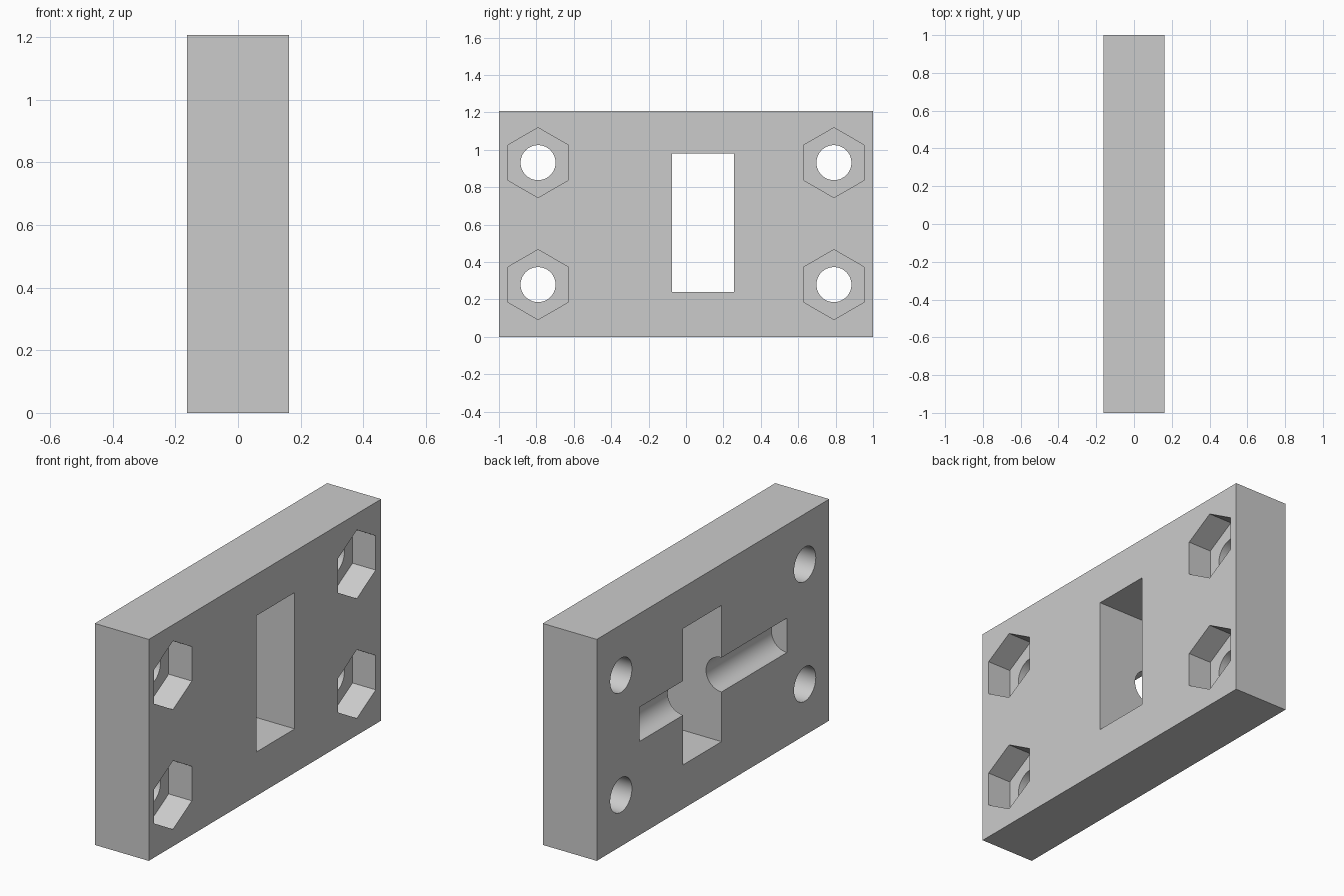
import bpy
import math
from mathutils import Matrix

if "Cube" in bpy.data.objects:
    bpy.data.objects.remove(bpy.data.objects["Cube"], do_unlink=True)

THICK, WIDTH, HEIGHT = 0.325, 2.0, 1.206
HALF = THICK / 2
HOLE_R, HEX_R, HEX_DEPTH = 0.0935, 0.187, 0.14

grey = bpy.data.materials.new("plain grey")
grey.use_nodes = True
colour = (0.6, 0.6, 0.6, 1)
grey.diffuse_color = colour
grey.node_tree.nodes["Principled BSDF"].inputs["Base Color"].default_value = colour


def box(name, size, centre):
    bpy.ops.mesh.primitive_cube_add(size=1, location=centre)
    ob = bpy.context.object
    ob.name = name
    ob.data.transform(Matrix.Diagonal((*size, 1)))
    ob.data.materials.append(grey)
    return ob


def prism(name, sides, radius, length, centre, axis):
    bpy.ops.mesh.primitive_cylinder_add(vertices=sides, radius=radius, depth=length, location=centre)
    ob = bpy.context.object
    ob.name = name
    turn = Matrix.Rotation(math.pi / 2, 4, axis)
    if sides == 6:  # point of the hexagon faces up
        turn = turn @ Matrix.Rotation(math.pi / 2, 4, "Z")
    ob.data.transform(turn)
    # a vertex must end on top of the hexagon
    if sides == 6 and max(v.co.z for v in ob.data.vertices) < radius * 0.99:
        ob.data.transform(Matrix.Rotation(math.pi / 6, 4, "X"))
    ob.data.materials.append(grey)
    return ob


# Solid plate
plate = box("mounting_plate", (THICK, WIDTH, HEIGHT), (0, 0, HEIGHT / 2))

# Through window and the half-round groove on the left-hand face
cutters = [
    box("window_cutter", (1, 0.33, 0.742), (0, 0.091, 0.61)),
    prism("groove_cutter", 64, HOLE_R, 1.268, (-HALF, -0.002, HEIGHT / 2), "X"),
]

# Four bolt holes with hexagonal nut pockets
for y in (-0.791, 0.791):
    for z in (0.279, 0.931):
        cutters.append(prism("bolt_hole_cutter", 64, HOLE_R, 1, (0, y, z), "Y"))
        cutters.append(prism("nut_pocket_cutter", 6, HEX_R, 2 * HEX_DEPTH, (HALF, y, z), "Y"))

# Cut everything out of the plate
for cutter in cutters:
    cutter.hide_render = True
    bpy.context.view_layer.objects.active = plate
    mod = plate.modifiers.new("cut", "BOOLEAN")
    mod.operation = "DIFFERENCE"
    mod.solver = "EXACT"
    mod.object = cutter
    bpy.ops.object.modifier_apply(modifier=mod.name)
    bpy.data.objects.remove(cutter, do_unlink=True)

# Smooth hole walls, sharp edges elsewhere
bpy.ops.object.select_all(action="DESELECT")
plate.select_set(True)
bpy.context.view_layer.objects.active = plate
bpy.ops.object.shade_smooth_by_angle(angle=math.radians(30))
